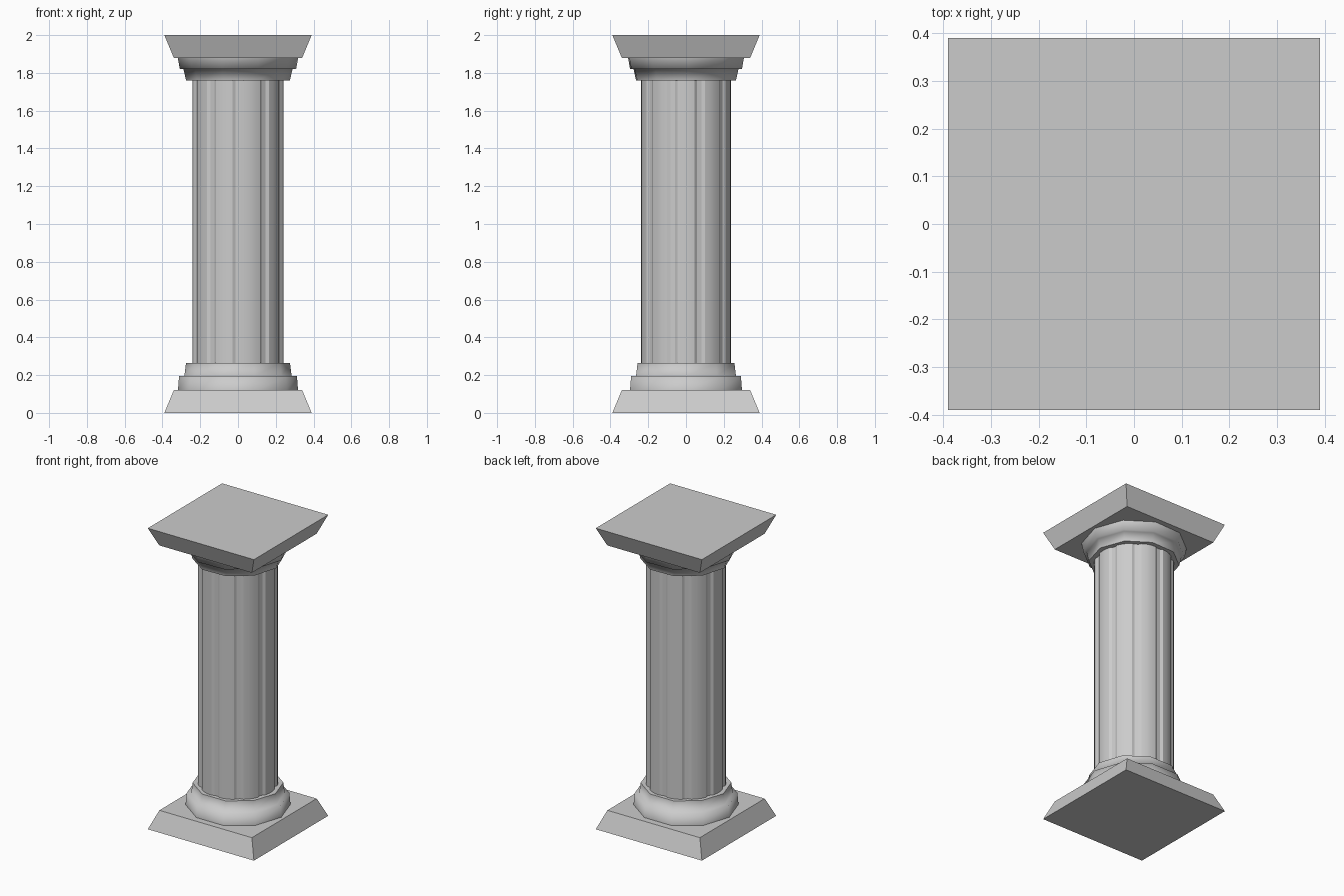
import bpy, bmesh
from math import cos, sin, pi, radians

cube = bpy.data.objects.get("Cube")
if cube:
    bpy.data.objects.remove(cube, do_unlink=True)

stone = bpy.data.materials.new("grey_stone")
stone.use_nodes = True
COLOUR = (0.6, 0.6, 0.6, 1)
stone.diffuse_color = COLOUR
stone.node_tree.nodes["Principled BSDF"].inputs["Base Color"].default_value = COLOUR


def ring(sides, radius, z, turn=0.0, squash=1.0):
    """Points of a regular polygon at height z."""
    angles = [turn + 2 * pi * i / sides for i in range(sides)]
    return [(radius * cos(a), squash * radius * sin(a), z) for a in angles]


def loft(name, rings, smooth=False):
    """Skin a stack of matching rings; the end caps stay flat."""
    bm = bmesh.new()
    loops = [[bm.verts.new(p) for p in r] for r in rings]
    n = len(loops[0])
    for low, high in zip(loops, loops[1:]):
        for i in range(n):
            j = (i + 1) % n
            bm.faces.new((low[i], low[j], high[j], high[i])).smooth = smooth
    bm.faces.new(loops[0])
    bm.faces.new(loops[-1])
    bmesh.ops.recalc_face_normals(bm, faces=bm.faces)
    mesh = bpy.data.meshes.new(name)
    bm.to_mesh(mesh)
    bm.free()
    obj = bpy.data.objects.new(name, mesh)
    bpy.context.collection.objects.link(obj)
    mesh.materials.append(stone)
    return obj


# Square plates with sloping sides, wide edge outward
def square(half, z):
    return ring(4, half * 2 ** 0.5, z, pi / 4)


loft("bottom_plate", [square(0.39, 0), square(0.34, 0.12)])
loft("top_plate", [square(0.34, 1.88), square(0.39, 2)])

# Stepped ten-sided mouldings: radius and distance from the column end
base_profile = [(0.318, 0.12), (0.312, 0.195), (0.284, 0.195), (0.275, 0.265)]
cap_profile = [(0.32, 0.115), (0.308, 0.18), (0.289, 0.18), (0.275, 0.24)]
loft("base_moulding", [ring(10, r, z, 0, 0.98) for r, z in base_profile], True)
loft("capital_moulding",
     [ring(10, r, 2 - z, radians(2)) for r, z in reversed(cap_profile)], True)

# Shaft with ten shallow flutes between rounded ridges
section = []
for k in range(10):
    for degrees, radius in ((-3, 0.23), (3, 0.23), (7, 0.24),
                            (14, 0.242), (22, 0.242), (29, 0.24)):
        a = radians(36 * k + degrees) - pi / 2
        section.append((radius * cos(a), radius * sin(a)))
shaft = loft("fluted_shaft", [[(x, y, z) for x, y in section] for z in (0.25, 1.77)], True)
bpy.ops.object.select_all(action="DESELECT")
shaft.select_set(True)
bpy.context.view_layer.objects.active = shaft
bpy.ops.object.shade_smooth_by_angle(angle=radians(25))
